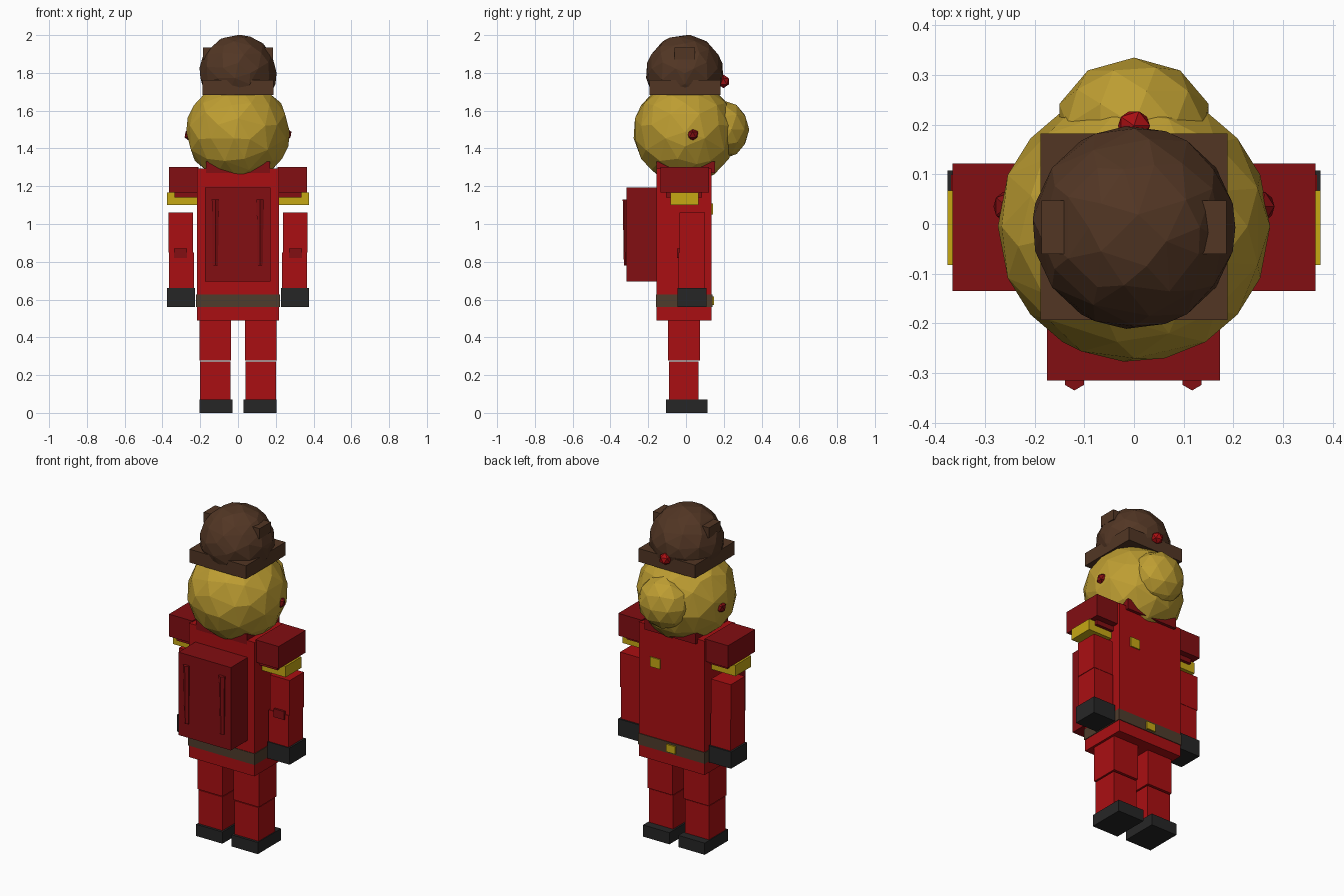
import bpy, bmesh, math
from mathutils import Matrix, Vector

if "Cube" in bpy.data.objects:
    bpy.data.objects.remove(bpy.data.objects["Cube"])


def srgb(r, g, b):
    def lin(c):
        c /= 255
        return c / 12.92 if c <= 0.04045 else ((c + 0.055) / 1.055) ** 2.4
    return (lin(r), lin(g), lin(b), 1)


def material(name, rgb):
    m = bpy.data.materials.new(name)
    m.diffuse_color = srgb(*rgb)
    m.use_nodes = True
    m.node_tree.nodes["Principled BSDF"].inputs["Base Color"].default_value = m.diffuse_color
    return m


RED = material("uniform_red", (170, 15, 18))
DARK_RED = material("dark_red", (130, 14, 18))
BLACK = material("boot_black", (38, 38, 38))
GOLD = material("gold", (198, 168, 20))
FUR = material("tan_yellow", (190, 158, 50))
BROWN = material("hat_brown", (82, 54, 36))
BELT = material("belt_brown", (78, 60, 44))


def finish(name, bm, mat):
    me = bpy.data.meshes.new(name)
    bm.to_mesh(me)
    bm.free()
    me.materials.append(mat)
    ob = bpy.data.objects.new(name, me)
    bpy.context.collection.objects.link(ob)
    return ob


def box(name, x, y, z, mat):
    """Box from (min, max) ranges on each axis."""
    bm = bmesh.new()
    bmesh.ops.create_cube(bm, size=1)
    for v in bm.verts:
        v.co = Vector([(r[0] + r[1]) / 2 + c * (r[1] - r[0])
                       for c, r in zip(v.co, (x, y, z))])
    return finish(name, bm, mat)


def pair(name, x, y, z, mat):
    """Matching boxes on the left and right."""
    box("right_" + name, x, y, z, mat)
    box("left_" + name, (-x[1], -x[0]), y, z, mat)


def ball(name, centre, radii, mat, subdiv=2, keep=1.0):
    """Faceted ball, optionally thinned to irregular facets."""
    bm = bmesh.new()
    bmesh.ops.create_icosphere(bm, subdivisions=subdiv, radius=1)
    bm.transform(Matrix.Translation(centre) @ Matrix.Diagonal((*radii, 1)))
    ob = finish(name, bm, mat)
    if keep < 1:
        ob.modifiers.new("facets", 'DECIMATE').ratio = keep
    return ob


# Legs and boots
pair("boot", (0.03, 0.205), (-0.105, 0.115), (0, 0.07), BLACK)
pair("shin", (0.04, 0.20), (-0.09, 0.067), (0.07, 0.272), RED)
pair("thigh", (0.036, 0.204), (-0.094, 0.075), (0.278, 0.49), RED)

# Torso, belt and front fastenings
box("torso", (-0.218, 0.218), (-0.155, 0.135), (0.49, 1.295), RED)
box("belt", (-0.222, 0.222), (-0.158, 0.139), (0.56, 0.627), BELT)
box("buckle", (-0.03, 0.03), (0.139, 0.148), (0.57, 0.615), GOLD)
box("badge", (0.075, 0.14), (0.135, 0.142), (1.05, 1.108), GOLD)
box("collar", (-0.17, 0.17), (-0.157, 0.153), (1.27, 1.332), DARK_RED)

# Shoulders and arms
pair("shoulder_pad", (0.21, 0.365), (-0.135, 0.122), (1.168, 1.302), DARK_RED)
pair("shoulder_cuff", (0.215, 0.335), (-0.105, 0.085), (1.14, 1.17), DARK_RED)
pair("shoulder_trim", (0.215, 0.375), (-0.083, 0.067), (1.10, 1.166), GOLD)
pair("upper_arm", (0.237, 0.368), (-0.035, 0.1), (0.85, 1.06), RED)
pair("forearm", (0.232, 0.364), (-0.04, 0.098), (0.65, 0.85), RED)
pair("elbow_patch", (0.27, 0.34), (-0.047, -0.035), (0.82, 0.87), DARK_RED)
pair("glove", (0.227, 0.375), (-0.045, 0.108), (0.56, 0.66), BLACK)

# Backpack with two raised straps
box("backpack", (-0.175, 0.173), (-0.315, -0.15), (0.695, 1.193), DARK_RED)
for side, cx in (("left", -0.12), ("right", 0.117)):
    bm = bmesh.new()
    bmesh.ops.create_cone(bm, cap_ends=True, segments=6, radius1=0.016,
                          radius2=0.022, depth=0.35)
    bm.transform(Matrix.Translation((cx, -0.313, 0.955)))
    finish(side + "_strap", bm, DARK_RED)

# Head with muzzle and small ears
ball("head", (0, -0.005, 1.487), (0.274, 0.272, 0.27), FUR, 3, 0.5)
ball("muzzle", (0, 0.2, 1.5), (0.158, 0.135, 0.153), FUR, 2)
for side, s in (("left", -1), ("right", 1)):
    ball(side + "_ear_stud", (s * 0.256, 0.035, 1.473),
         (0.03, 0.034, 0.034), DARK_RED, 1)

# Hat: square brim, faceted crown, side tabs and a red stud
box("hat_brim", (-0.188, 0.188), (-0.193, 0.182), (1.682, 1.762), BROWN)
ball("hat_crown", (0, -0.007, 1.798), (0.204, 0.204, 0.204), BROWN, 3, 0.5)
pair("hat_tab", (0.12, 0.186), (-0.06, 0.047), (1.872, 1.934), BROWN)
ball("hat_stud", (0, 0.198, 1.755), (0.036, 0.034, 0.036), RED, 1)
